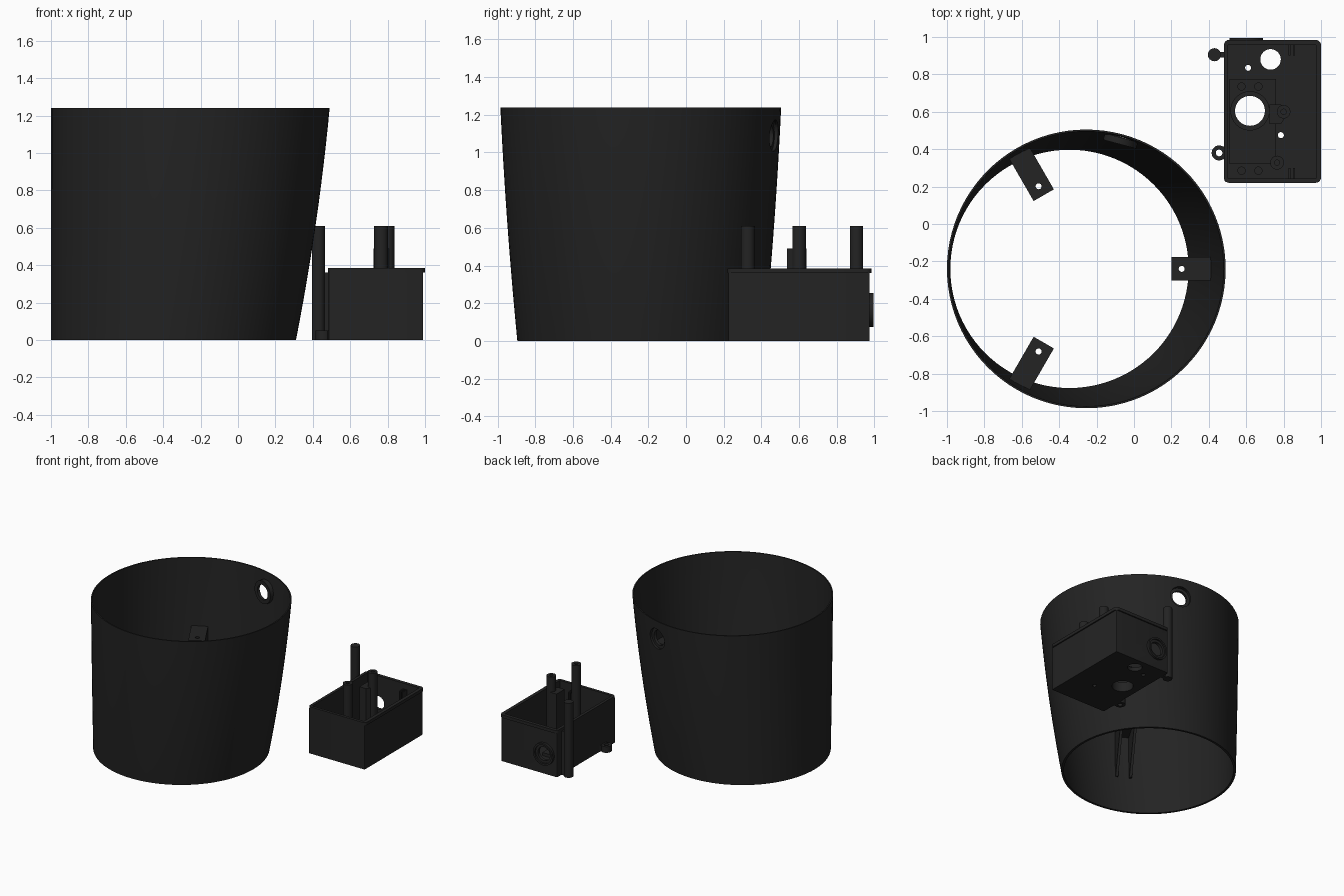
import bpy, bmesh
from math import sin, cos, pi, radians, sqrt
from mathutils import Matrix, Vector

if "Cube" in bpy.data.objects:
    bpy.data.objects.remove(bpy.data.objects["Cube"])

COLOR = (0.017, 0.017, 0.017, 1)
black = bpy.data.materials.new("black_plastic")
black.use_nodes = True
black.diffuse_color = COLOR
black.node_tree.nodes["Principled BSDF"].inputs["Base Color"].default_value = COLOR
parts = []


def finish(name, bm):
    bmesh.ops.recalc_face_normals(bm, faces=bm.faces)
    mesh = bpy.data.meshes.new(name)
    bm.to_mesh(mesh)
    bm.free()
    mesh.materials.append(black)
    obj = bpy.data.objects.new(name, mesh)
    bpy.context.collection.objects.link(obj)
    parts.append(obj)
    return obj


def prism(name, outline, z0, z1, matrix=Matrix()):
    bm = bmesh.new()
    face = bm.faces.new([bm.verts.new((x, y, z0)) for x, y in outline])
    ext = bmesh.ops.extrude_face_region(bm, geom=[face])["geom"]
    top = [v for v in ext if isinstance(v, bmesh.types.BMVert)]
    bmesh.ops.translate(bm, verts=top, vec=(0, 0, z1 - z0))
    bm.transform(matrix)
    return finish(name, bm)


def circle(x, y, r, n=32):
    return [(x + r * cos(2 * pi * i / n), y + r * sin(2 * pi * i / n)) for i in range(n)]


def rect(x0, x1, y0, y1, r=0.0):
    if not r:
        return [(x0, y0), (x1, y0), (x1, y1), (x0, y1)]
    corners = [(x1 - r, y1 - r), (x0 + r, y1 - r), (x0 + r, y0 + r), (x1 - r, y0 + r)]
    return [(cx + r * cos(pi / 2 * (k + i / 5)), cy + r * sin(pi / 2 * (k + i / 5)))
            for k, (cx, cy) in enumerate(corners) for i in range(6)]


def cut(targets, cutters):
    for target in targets:
        for c in cutters:
            mod = target.modifiers.new("cut", "BOOLEAN")
            mod.operation, mod.solver, mod.object = "DIFFERENCE", "EXACT", c
        bpy.context.view_layer.update()
        deps = bpy.context.evaluated_depsgraph_get()
        mesh = bpy.data.meshes.new_from_object(target.evaluated_get(deps))
        target.modifiers.clear()
        target.data = mesh
    for c in cutters:
        parts.remove(c)
        bpy.data.objects.remove(c)


def hole(x, y, r, z0=-0.1, z1=0.2):
    return prism("cutter", circle(x, y, r), z0, z1)


def outward(x, y, z, angle):
    # local z axis points horizontally along the angle
    return Matrix.Translation((x, y, z)) @ Matrix.Rotation(angle, 4, "Z") @ Matrix.Rotation(pi / 2, 4, "Y")


# --- Tapered pot: one side upright, the other flaring outwards ---
AX, AY, H = -0.255, -0.24, 1.24


def ring(z):
    t = z / H
    f = t + 0.35 * t * (1 - t)
    return AX - 0.09 * (1 - f), 0.655 + 0.09 * f, 0.018 - 0.008 * t


def wall_distance(angle, z):
    # distance from the pot axis to the inner wall
    cx, r, thick = ring(z)
    dx = cx - AX
    return dx * cos(angle) + sqrt((r - thick) ** 2 - (dx * sin(angle)) ** 2)


SEG, LEVELS = 96, 12
bm = bmesh.new()
loops = []
heights = [H * i / LEVELS for i in range(LEVELS + 1)]
for z, inside in [(z, 0) for z in heights] + [(z, 1) for z in reversed(heights)]:
    cx, r, thick = ring(z)
    loops.append([bm.verts.new((x, y, z)) for x, y in circle(cx, AY, r - inside * thick, SEG)])
for a, b in zip(loops, loops[1:] + loops[:1]):
    for i in range(SEG):
        j = (i + 1) % SEG
        bm.faces.new((a[i], a[j], b[j], b[i]))
pot = finish("pot_wall", bm)

# Cable hole with an inner pad and a shallow outer recess
port = outward(AX, AY, 1.09, radians(75))
pad = prism("cable_hole_pad", circle(0, 0, 0.092), 0.69, 0.726, port)
cut([pot, pad], [prism("cutter", circle(0, 0, 0.06), 0.5, 0.9, port),
                 prism("cutter", circle(0, 0, 0.083), 0.712, 0.9, port)])

# Three mounting brackets inside the pot
TOP, LOW = 0.69, 0.3
for n in range(3):
    ang = n * 2 * pi / 3
    turn = Matrix.Translation((AX, AY, 0)) @ Matrix.Rotation(ang, 4, "Z")
    far, low = wall_distance(ang, TOP) + 0.006, wall_distance(ang, LOW) + 0.006
    tab = prism(f"bracket_tab_{n}", rect(0.455, far, -0.0625, 0.0625), TOP - 0.03, TOP, turn)
    cut([tab], [prism("cutter", circle(0.51, 0, 0.016), 0.5, 0.9, turn)])
    upright = turn @ Matrix.Rotation(pi / 2, 4, "X")
    profile = [(0.455, TOP - 0.02), (far, TOP - 0.02), (low, LOW), (low - 0.025, LOW), (0.455, TOP - 0.05)]
    for side in (-1, 1):
        prism(f"bracket_gusset_{n}", profile, side * 0.0525 - 0.01, side * 0.0525 + 0.01, upright)

# --- Electronics box ---
body = prism("box_body", rect(0.485, 0.99, 0.225, 0.975, 0.006), 0, 0.37)
rim = prism("box_rim", rect(0.48, 1.0, 0.22, 0.985, 0.03), 0.36, 0.385)
cut([body, rim], [prism("cutter", rect(0.503, 0.972, 0.243, 0.957), 0.03, 0.6)])

# Round socket on the back wall
back = outward(0.6, 0, 0.165, pi / 2)
socket = prism("socket_ring", circle(0, 0, 0.09), 0.965, 0.995, back)
cut([socket], [prism("cutter", circle(0, 0, 0.075), 0.982, 1.1, back)])
cut([body, socket], [prism("cutter", circle(0, 0, 0.055), 0.9, 1.1, back)])

# Floor plate, sensor collar and floor openings
plate = prism("floor_plate", rect(0.51, 0.76, 0.32, 0.775), 0.025, 0.055)
collar = prism("sensor_collar", circle(0.62, 0.605, 0.105, 48), 0.025, 0.08)
cut([body, plate, collar], [hole(0.62, 0.605, 0.08)])
cut([body], [hole(0.73, 0.88, 0.055), hole(0.61, 0.835, 0.016), hole(0.785, 0.475, 0.016)])
for x in (0.575, 0.665):
    for y in (0.285, 0.735):
        prism("screw_boss", circle(x, y, 0.022, 24), 0.02, 0.09)

# Tall posts inside the box
posts = [prism("front_post", circle(0.765, 0.328, 0.037), 0.02, 0.61),
         prism("middle_post", circle(0.8, 0.6, 0.036), 0.02, 0.61)]
cut(posts, [hole(x, y, 0.014, 0.5, 0.7) for x, y in ((0.765, 0.328), (0.8, 0.6))])
prism("middle_post_block", [(0.725, 0.535), (0.785, 0.535), (0.81, 0.57),
                            (0.81, 0.61), (0.785, 0.64), (0.725, 0.64)], 0.02, 0.49)

# Board guides on the front and back walls
for y0, y1 in ((0.235, 0.3), (0.9, 0.965)):
    for x in (0.832, 0.855):
        prism("board_guide", rect(x - 0.005, x + 0.005, y0, y1), 0.02, 0.34)

# Outside post with its web
prism("outer_post", circle(0.43, 0.905, 0.035), 0, 0.61)
prism("outer_post_web", rect(0.44, 0.49, 0.89, 0.92), 0, 0.36)

# Mounting ear on the side of the box
arc = [(0.455 + 0.04 * cos(pi * (0.3 + 1.4 * i / 16)), 0.38 + 0.04 * sin(pi * (0.3 + 1.4 * i / 16)))
       for i in range(17)]
ear = prism("mounting_ear", [(0.49, 0.44)] + arc + [(0.49, 0.32)], 0, 0.05)
cut([ear], [hole(0.455, 0.38, 0.018)])

# Smooth the round surfaces, keep edges sharp
bpy.ops.object.select_all(action="DESELECT")
for obj in parts:
    obj.select_set(True)
bpy.context.view_layer.objects.active = pot
bpy.ops.object.shade_smooth_by_angle(angle=radians(30))
